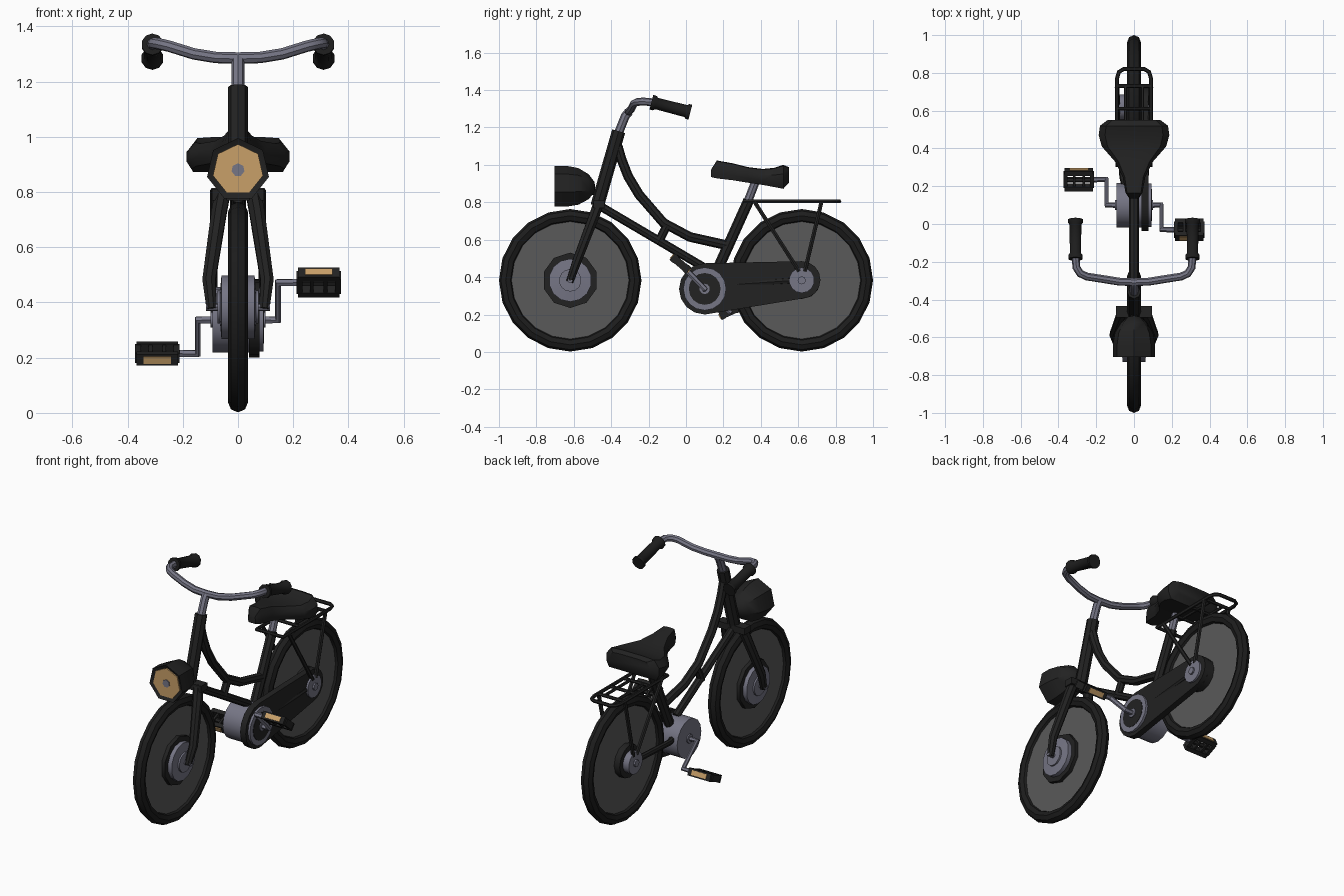
import bpy, bmesh, math
from mathutils import Vector, Matrix

if "Cube" in bpy.data.objects:
    bpy.data.objects.remove(bpy.data.objects["Cube"])


def material(name, r, g, b):
    m = bpy.data.materials.new(name)
    m.diffuse_color = (r, g, b, 1)
    m.use_nodes = True
    m.node_tree.nodes["Principled BSDF"].inputs["Base Color"].default_value = m.diffuse_color
    return m


BLACK = material("black_paint", 0.016, 0.016, 0.016)
RUBBER = material("black_rubber", 0.012, 0.012, 0.012)
GREY = material("spoke_grey", 0.10, 0.10, 0.10)
CHROME = material("chrome", 0.18, 0.18, 0.235)
AMBER = material("amber", 0.58, 0.35, 0.14)


def finish(bm, name, mat):
    bmesh.ops.remove_doubles(bm, verts=bm.verts, dist=1e-5)
    bmesh.ops.recalc_face_normals(bm, faces=bm.faces)
    me = bpy.data.meshes.new(name)
    bm.to_mesh(me)
    bm.free()
    me.materials.append(mat)
    ob = bpy.data.objects.new(name, me)
    bpy.context.collection.objects.link(ob)
    return ob


def loft(name, rings, mat):
    """Skin a list of equal-length point rings and cap both ends."""
    bm = bmesh.new()
    vs = [[bm.verts.new(p) for p in ring] for ring in rings]
    n = len(rings[0])
    for a, b in zip(vs, vs[1:]):
        for i in range(n):
            j = (i + 1) % n
            bm.faces.new((a[i], a[j], b[j], b[i]))
    bm.faces.new(vs[0])
    bm.faces.new(vs[-1])
    return finish(bm, name, mat)


def lathe(name, prof, loc, axis, mat, sides=16, phase=math.pi / 2):
    """Turn (radius, distance) points about an axis through loc."""
    q = Vector(axis).to_track_quat('Z', 'Y')
    rings = []
    for r, a in prof:
        r = max(r, 0.001)
        angs = [phase + 2 * math.pi * i / sides for i in range(sides)]
        rings.append([Vector(loc) + q @ Vector((r * math.cos(t), r * math.sin(t), a)) for t in angs])
    return loft(name, rings, mat)


def drum(name, r, x0, x1, y, z, mat, sides=16):
    return lathe(name, [(r, x0), (r, x1)], (0, y, z), (1, 0, 0), mat, sides)


def tube(name, pts, r, mat, cyclic=False, radii=None, res=2):
    """Round tube through points."""
    cu = bpy.data.curves.new(name, 'CURVE')
    cu.dimensions = '3D'
    cu.bevel_depth = r
    cu.bevel_resolution = res
    cu.use_fill_caps = True
    sp = cu.splines.new('POLY')
    sp.points.add(len(pts) - 1)
    for i, p in enumerate(pts):
        sp.points[i].co = (*p, 1)
        sp.points[i].radius = radii[i] if radii else 1
    sp.use_cyclic_u = cyclic
    tmp = bpy.data.objects.new(name + "_path", cu)
    bpy.context.collection.objects.link(tmp)
    dg = bpy.context.evaluated_depsgraph_get()
    me = bpy.data.meshes.new_from_object(tmp.evaluated_get(dg))
    bpy.data.objects.remove(tmp)
    me.materials.clear()
    bm = bmesh.new()
    bm.from_mesh(me)
    return finish(bm, name, mat)


def box(name, c, s, mat, pivot=(0, 0, 0), tilt=0):
    bm = bmesh.new()
    bmesh.ops.create_cube(bm, size=1, matrix=Matrix.Translation(pivot) @ Matrix.Rotation(tilt, 4, 'X')
                          @ Matrix.Translation(c) @ Matrix.Diagonal((*s, 1)))
    return finish(bm, name, mat)


WZ, FY, RY = 0.383, -0.619, 0.619

# Wheels: tyre and spoke disc
for tag, y in (("front", FY), ("rear", RY)):
    bpy.ops.mesh.primitive_torus_add(location=(0, y, WZ), rotation=(0, math.pi / 2, 0), major_segments=20,
                                     minor_segments=8, major_radius=0.345, minor_radius=0.036)
    tyre = bpy.context.object
    tyre.name = tag + "_tyre"
    tyre.data.materials.append(RUBBER)
    drum(tag + "_spoke_disc", 0.318, -0.012, 0.012, y, WZ, GREY, 20)

# Hubs
drum("front_hub_flange", 0.148, -0.035, 0.035, FY, WZ, BLACK, 10)
lathe("front_hub", [(0.06, -0.075), (0.06, -0.065), (0.115, -0.06), (0.115, 0.06), (0.06, 0.065), (0.06, 0.075)],
      (0, FY, WZ), (1, 0, 0), CHROME, 14)
drum("front_axle", 0.014, -0.115, 0.115, FY, WZ, CHROME, 8)
drum("rear_hub_flange", 0.10, -0.05, 0.05, RY, WZ, BLACK, 12)
drum("rear_hub", 0.068, -0.09, 0.09, RY, WZ, CHROME, 14)
drum("rear_axle_nut", 0.022, -0.10, 0.10, RY, WZ, CHROME, 8)

# Fork, crown and head tube
for s in (-1, 1):
    tube("fork_leg", [(s * .055, -.465, .80), (s * .068, -.49, .73), (s * .105, -.585, .48), (s * .095, -.622, .375)],
         0.027, BLACK, radii=[1.1, 1.1, 0.95, 0.75])
box("fork_crown", (0, -0.465, 0.79), (0.19, 0.06, 0.04), BLACK)
tube("head_tube", [(0, -.475, .78), (0, -.36, 1.18)], 0.036, BLACK)

# Frame tubes
tube("top_tube", [(0, -.365, 1.10), (0, -.345, 1.03), (0, -.31, .94), (0, -.25, .84), (0, -.12, .69), (0, .02, .615),
                  (0, .22, .57)], 0.026, BLACK)
tube("down_tube", [(0, -.46, .78), (0, .10, .45)], 0.023, BLACK)
tube("frame_brace", [(0, -.10, .68), (0, -.15, .58)], 0.023, BLACK)
tube("seat_tube", [(0, .335, .81), (0, .15, .40)], 0.029, BLACK)
tube("seat_post", [(0, .325, .79), (0, .375, .92)], 0.023, CHROME)
for s in (-1, 1):
    tube("chain_stay", [(s * .03, .13, .36), (s * .06, .25, .36), (s * .07, .62, .385)], 0.018, BLACK)

# Stem, handlebar and grips
tube("stem", [(0, -.365, 1.16), (0, -.325, 1.26), (0, -.305, 1.285)], 0.024, CHROME)
half = [(.08, -.305, 1.287), (.16, -.292, 1.30), (.25, -.278, 1.328), (.285, -.262, 1.336), (.305, -.23, 1.339),
        (.31, -.17, 1.334)]
tube("handlebar", [(-x, y, z) for x, y, z in half[::-1]] + [(0, -.308, 1.285)] + half, 0.021, CHROME)
for s in (-1, 1):
    lathe("grip", [(.040, 0), (.040, .018), (.031, .03), (.033, .19), (.041, .20), (.041, .215)],
          (s * .31, -.185, 1.335), (0, .215, -.055), RUBBER, 10)

# Headlamp: seven-sided shell, lens and bulb
LAMP = (0, 0, 0.88)
lathe("headlamp_shell", [(.092, -.690), (.115, -.703), (.115, -.64), (.103, -.575), (.07, -.52), (.03, -.49),
                         (0, -.485)], LAMP, (0, 1, 0), BLACK, 7)
lathe("headlamp_lens", [(.093, -.698), (.093, -.689)], LAMP, (0, 1, 0), AMBER, 7)
lathe("headlamp_bulb", [(.024, -.703), (.024, -.69)], LAMP, (0, 1, 0), CHROME, 7)
tube("headlamp_bracket", [(0, -.53, .87), (0, -.45, .84)], 0.018, BLACK)

# Seat lofted front to back: y, half width, top, bottom
rings = []
for y, w, top, bot in [(.135, .025, .975, .935), (.165, .045, 1.02, .928), (.25, .06, 1.005, .918),
                       (.33, .10, .985, .905), (.41, .17, .975, .893), (.47, .187, .98, .882),
                       (.52, .18, .995, .872), (.55, .14, .985, .905)]:
    h = top - bot
    pr = [(.9, 0), (1, .3), (1, .65), (.82, 1), (.4, 1.04)]
    rings.append([(w * a, y, bot + h * b) for a, b in pr] + [(-w * a, y, bot + h * b) for a, b in pr[::-1]])
loft("seat", rings, BLACK)

# Luggage rack
tube("rack_frame", [(.09, .31, .805), (.09, .77, .805), (.08, .805, .805), (.055, .82, .805), (-.055, .82, .805),
                    (-.08, .805, .805), (-.09, .77, .805), (-.09, .31, .805)], 0.011, BLACK, cyclic=True, res=1)
for y in (.48, .61, .73):
    tube("rack_crossbar", [(-.09, y, .805), (.09, y, .805)], 0.010, BLACK, res=1)
for s in (-1, 1):
    tube("rack_rail", [(s * .045, .48, .805), (s * .045, .73, .805)], 0.009, BLACK, res=1)
    tube("rack_rear_stay", [(s * .09, .725, .805), (s * .085, .635, .43)], 0.012, BLACK, res=1)
    tube("rack_front_stay", [(s * .09, .365, .805), (s * .085, .605, .43)], 0.012, BLACK, res=1)

# Chain guard: hull of two discs
bm = bmesh.new()
for cy, cz, r in ((.10, .337, .137), (RY, .385, .1)):
    for i in range(16):
        t = 2 * math.pi * i / 16
        for x in (.040, .078):
            bm.verts.new((x, cy + r * math.cos(t), cz + r * math.sin(t)))
bmesh.ops.convex_hull(bm, input=bm.verts[:])
bmesh.ops.dissolve_limit(bm, angle_limit=0.02, verts=bm.verts[:], edges=bm.edges[:])
finish(bm, "chain_guard", BLACK)

# Crank housing and chain ring
CY, CZ = 0.10, 0.337
drum("crank_housing", 0.118, -0.092, 0.041, CY, CZ, CHROME, 16)
drum("chain_ring", 0.115, 0.07, 0.092, CY, CZ, CHROME, 16)
drum("chain_ring_centre", 0.085, 0.085, 0.094, CY, CZ, BLACK, 16)
drum("crank_boss", 0.028, -0.10, 0.10, CY, CZ, CHROME, 10)

# Cranks and slotted pedals
for s, py, pz, tilt in ((1, -.03, .472, -.70), (-1, .235, .215, .42)):
    tube("crank", [(s * .08, CY, CZ), (s * .145, CY, CZ), (s * .145, py, pz), (s * .23, py, pz)], 0.015, CHROME, res=1)
    c = (s * .292, py, pz)
    tube("pedal_spindle", [(s * .21, py, pz), (s * .37, py, pz)], 0.014, BLACK, res=1)
    for e in (-1, 1):
        box("pedal_bar", (0, e * .045, 0), (.15, .026, .045), BLACK, c, tilt)
        box("pedal_reflector", (0, e * .0595, 0), (.10, .006, .028), AMBER, c, tilt)
    for x in (-.07, -.025, .025, .07):
        w = .022 if abs(x) > .05 else .013
        box("pedal_rib", (x, 0, 0), (w, .08, .04), BLACK, c, tilt)

# Soft shading on tubes, sharp edges kept
bpy.ops.object.select_all(action='DESELECT')
for ob in bpy.context.scene.objects:
    ob.select_set(True)
    bpy.context.view_layer.objects.active = ob
bpy.ops.object.shade_smooth_by_angle(angle=math.radians(38))
